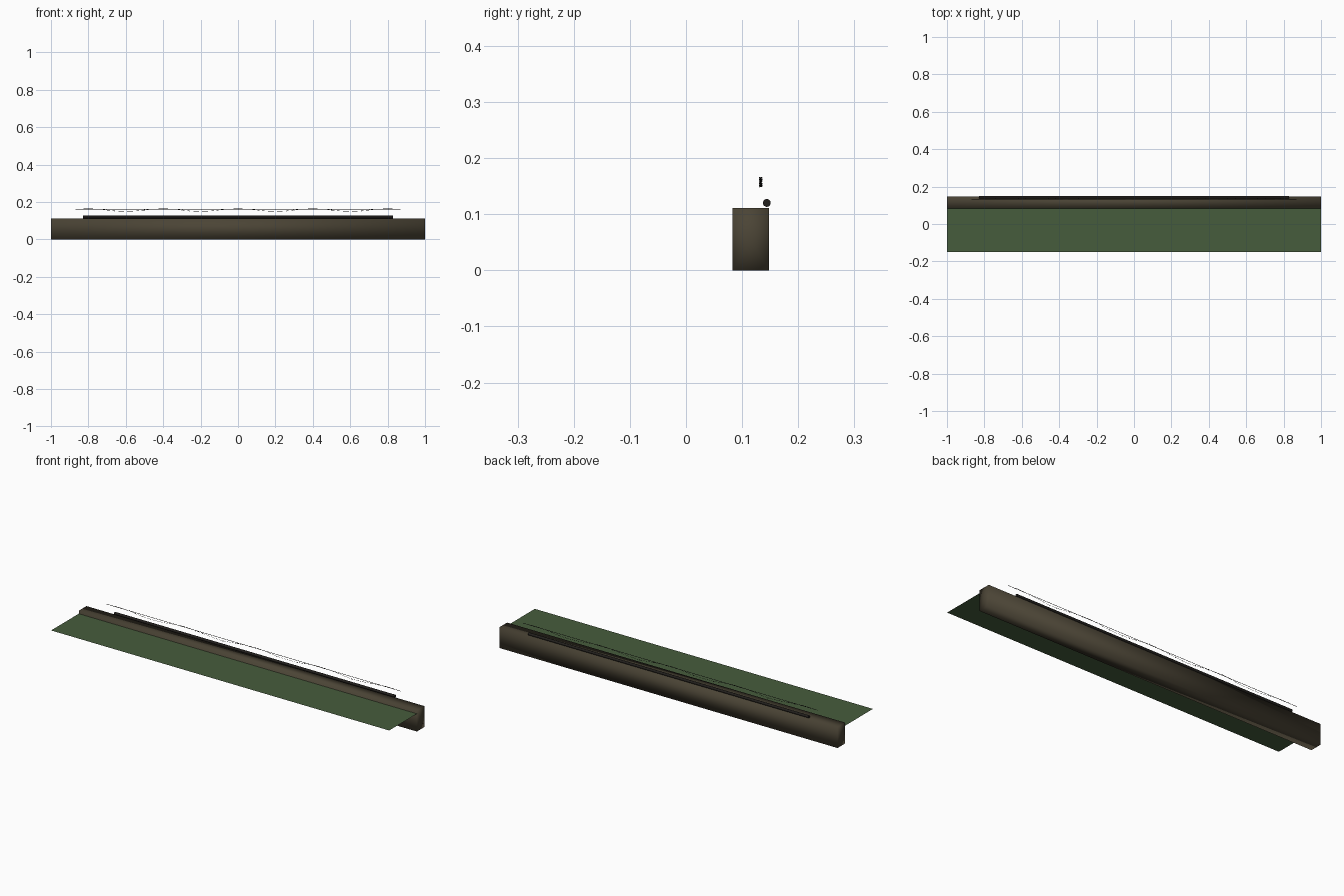
import bpy, bmesh, math

if "Cube" in bpy.data.objects:
    bpy.data.objects.remove(bpy.data.objects["Cube"])


def material(name, rgb):
    m = bpy.data.materials.new(name)
    m.diffuse_color = (*rgb, 1)
    m.use_nodes = True
    m.node_tree.nodes["Principled BSDF"].inputs["Base Color"].default_value = m.diffuse_color
    return m


earth = material("dark earth brown", (0.070, 0.058, 0.036))
grass = material("moss green", (0.062, 0.108, 0.046))
iron = material("dark iron", (0.016, 0.014, 0.012))


def mesh_object(name, bm, mat, smooth=False):
    me = bpy.data.meshes.new(name)
    bm.to_mesh(me)
    bm.free()
    me.materials.append(mat)
    for p in me.polygons:
        p.use_smooth = smooth
    ob = bpy.data.objects.new(name, me)
    bpy.context.collection.objects.link(ob)
    return ob


def wire(name, paths, radius):
    cu = bpy.data.curves.new(name, 'CURVE')
    cu.dimensions = '3D'
    cu.bevel_depth = radius
    cu.bevel_resolution = 0
    cu.use_fill_caps = True
    for pts in paths:
        s = cu.splines.new('POLY')
        s.points.add(len(pts) - 1)
        for p, co in zip(s.points, pts):
            p.co = (*co, 1)
    cu.materials.append(iron)
    ob = bpy.data.objects.new(name, cu)
    bpy.context.collection.objects.link(ob)
    return ob


# Long bank: box with shared smooth normals, ends fanned from the middle
Y0, Y1, H = 0.083, 0.148, 0.111
bm = bmesh.new()
bmesh.ops.create_cube(bm, size=1)
for v in bm.verts:
    v.co = (v.co.x * 2, (Y0 + Y1) / 2 + v.co.y * (Y1 - Y0), (v.co.z + 0.5) * H)
bm.normal_update()
bmesh.ops.poke(bm, faces=[f for f in bm.faces if abs(f.normal.x) > 0.9])
mesh_object("bank", bm, earth, smooth=True)

# Flat sheet of ground in front of the bank
bm = bmesh.new()
bm.faces.new([bm.verts.new(c) for c in
              ((-1, -0.151, 0.095), (1, -0.151, 0.095), (1, Y0, 0.095), (-1, Y0, 0.095))])
mesh_object("ground_sheet", bm, grass)

# Round rail lying on the back edge of the bank
bpy.ops.mesh.primitive_cylinder_add(vertices=16, radius=0.007, depth=1.66,
                                    location=(0, 0.144, 0.12),
                                    rotation=(0, math.pi / 2, 0))
rail = bpy.context.object
rail.name = "rail"
rail.data.materials.append(iron)
bpy.ops.object.shade_smooth_by_angle()

# Taut wire above the rail
wire("taut_wire", [[(-0.87, 0.133, 0.162), (0.87, 0.133, 0.162)]], 0.0012)


# Sagging wire with small barbs
def sag(x):
    return (x, 0.133 + 0.001 * math.sin(x * 40),
            0.164 - 0.014 * math.sin(math.pi * x / 0.4) ** 2)


wire("sagging_wire", [[sag(-0.83 + 1.66 * i / 120) for i in range(121)]], 0.0006)
barbs = []
for i in range(42):
    x, y, z = sag(-0.82 + 1.64 * i / 41)
    for s in (-1, 1):
        barbs.append([(x - 0.002, y - 0.002, z - 0.002 * s),
                      (x + 0.002, y + 0.002, z + 0.002 * s)])
wire("barbs", barbs, 0.0005)
